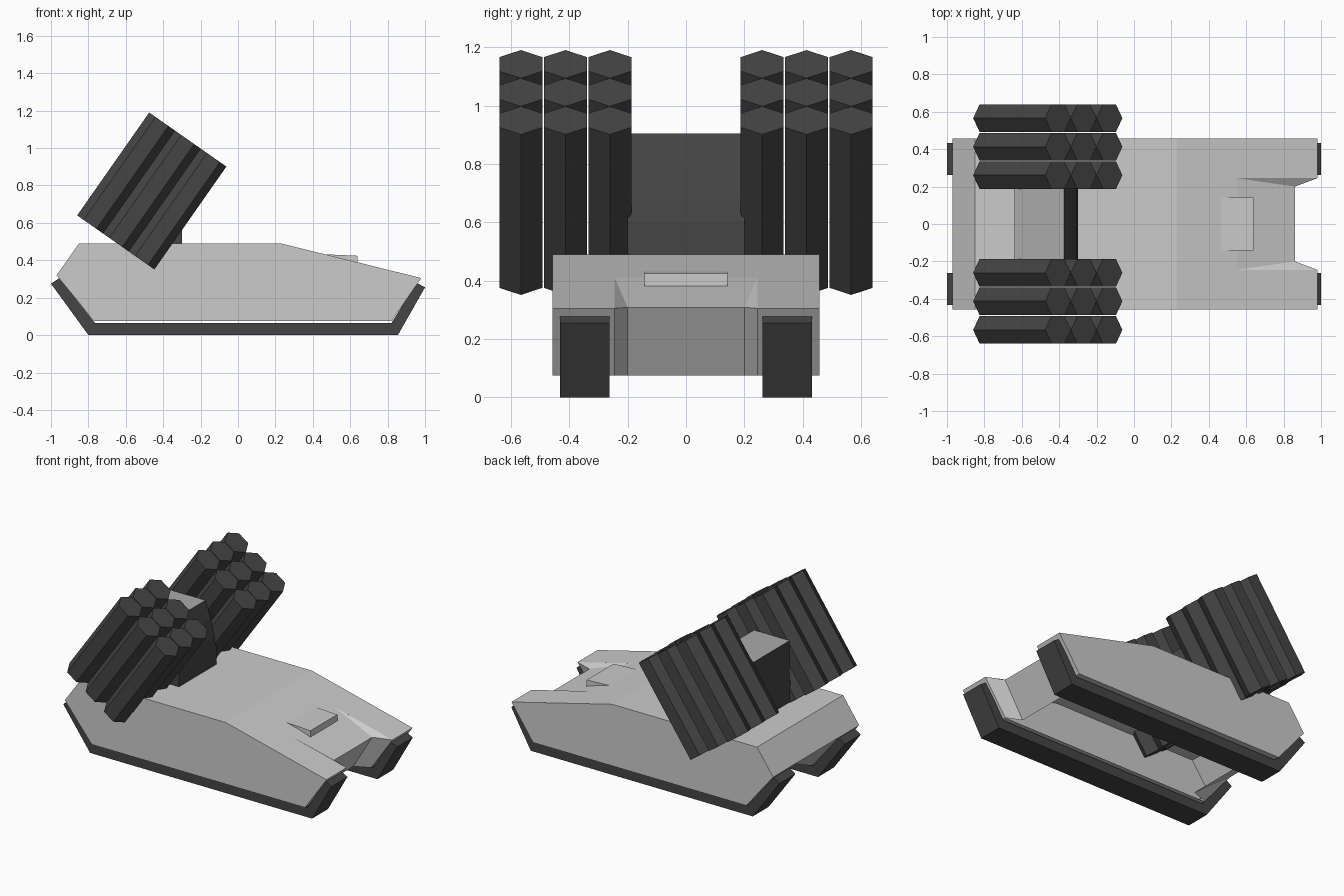
import bpy, bmesh
from math import cos, sin, pi
from mathutils import Vector

if "Cube" in bpy.data.objects:
    bpy.data.objects.remove(bpy.data.objects["Cube"])


def material(name, v):
    m = bpy.data.materials.new(name)
    m.diffuse_color = (v, v, v, 1)
    m.use_nodes = True
    m.node_tree.nodes["Principled BSDF"].inputs["Base Color"].default_value = m.diffuse_color
    return m


dark = material("dark_metal", 0.06)
medium = material("medium_metal", 0.4)


def finish(name, bm, mats=()):
    bmesh.ops.remove_doubles(bm, verts=bm.verts, dist=0.0005)
    bmesh.ops.recalc_face_normals(bm, faces=bm.faces)
    me = bpy.data.meshes.new(name)
    bm.to_mesh(me)
    bm.free()
    ob = bpy.data.objects.new(name, me)
    bpy.context.collection.objects.link(ob)
    for m in mats:
        me.materials.append(m)
    return ob


def add_face(bm, pts):
    return bm.faces.new([bm.verts.new(p) for p in pts])


def prism(name, profile, y0, y1, mats=()):
    """Extrude an x-z profile along y."""
    bm = bmesh.new()
    f = add_face(bm, [(x, y0, z) for x, z in profile])
    ext = bmesh.ops.extrude_face_region(bm, geom=[f])["geom"]
    bmesh.ops.translate(bm, vec=(0, y1 - y0, 0),
                        verts=[v for v in ext if isinstance(v, bmesh.types.BMVert)])
    if f.is_valid and all(len(e.link_faces) < 2 for e in f.edges):
        add_face(bm, [(x, y0, z) for x, z in profile])
    return finish(name, bm, mats)


# Hull shell, open underneath, built as a half and mirrored
W, N, C, B = 0.458, 0.245, 0.2, 0.075
rear_low, rear_mid, rear_top = (-0.77, B), (-0.97, 0.32), (-0.85, 0.49)
front_top, step, nose, nose_low = (0.23, 0.49), (0.55, 0.411), (0.98, 0.305), (0.82, B)
plate_top, plate_low, rear_in = (0.86, 0.308), (0.72, B), (-0.65, B)


def at(p, y):
    return (p[0], y, p[1])


bm = bmesh.new()


def strip(a, b, y0, y1):
    add_face(bm, [at(a, y0), at(b, y0), at(b, y1), at(a, y1)])


add_face(bm, [at(p, W) for p in (rear_low, rear_mid, rear_top, front_top, nose, nose_low)])
strip(rear_mid, rear_top, 0, W)
strip(rear_top, front_top, 0, W)
strip(front_top, step, 0, N)
add_face(bm, [at(front_top, N), at(nose, N), at(nose, W), at(front_top, W)])
add_face(bm, [at(step, 0), at(step, N), at(plate_top, C), at(plate_top, 0)])
add_face(bm, [at(step, N), at(nose, N), at(plate_top, C)])
strip(nose, nose_low, N, W)
add_face(bm, [at(nose, N), at(nose_low, N), at(plate_low, C), at(plate_top, C)])
strip(plate_top, plate_low, 0, C)
strip(rear_mid, rear_low, N, W)
strip(rear_mid, rear_in, 0, C)
add_face(bm, [at(rear_mid, N), at(rear_low, N), at(rear_in, C), at(rear_mid, C)])
strip(rear_low, nose_low, N, W)
half = bm.verts[:] + bm.edges[:] + bm.faces[:]
dup = bmesh.ops.duplicate(bm, geom=half)["geom"]
for v in dup:
    if isinstance(v, bmesh.types.BMVert):
        v.co.y *= -1
finish("hull", bm)

# Track bands
band = [(-1.0, 0.275), (-0.8, 0), (0.855, 0), (1.0, 0.255),
        (0.955, 0.28), (0.82, 0.065), (-0.765, 0.065), (-0.955, 0.305)]
prism("left_track", band, 0.263, 0.432, [dark])
prism("right_track", band, -0.432, -0.263, [dark])

# Driver hatch
prism("driver_hatch", [(0.44, 0.433), (0.64, 0.424), (0.64, 0.37), (0.44, 0.42)], -0.143, 0.143)

# Launcher pedestal with a rounded front edge and a lighter top
ped = prism("launcher_pedestal", [(-0.64, 0.45), (-0.64, 0.905), (-0.375, 0.905), (-0.335, 0.79),
                                  (-0.308, 0.68), (-0.3, 0.6), (-0.3, 0.45)],
            -0.19, 0.19, [dark, medium])
for p in ped.data.polygons:
    if abs(p.normal.z) > 0.9 and p.center.z > 0.8:
        p.material_index = 1
prism("pedestal_base", [(-0.64, 0.45), (-0.64, 0.63), (-0.31, 0.63), (-0.3, 0.6), (-0.3, 0.45)],
      -0.2, 0.2, [dark])

# Hexagonal rocket tubes: three rows by three columns on each side
axis = Vector((0.385, 0, 0.55))
across = Vector((axis.z, 0, -axis.x)).normalized()
side = Vector((0, 1, 0))
R = 0.084
low_corner = Vector((-0.86, 0, 0.64))
for s, label in ((1, "left"), (-1, "right")):
    bm = bmesh.new()
    for row in range(3):
        for y in (0.261, 0.413, 0.566):
            c = low_corner + across * (R * (2 * row + 1)) + side * (y * s)
            ring = [c + across * (R * cos(i * pi / 3)) + side * (R * sin(i * pi / 3) * 1.015)
                    for i in range(6)]
            top = [p + axis for p in ring]
            a = [bm.verts.new(p) for p in ring]
            b = [bm.verts.new(p) for p in top]
            bm.faces.new(a[::-1])
            bm.faces.new(b)
            for i in range(6):
                j = (i + 1) % 6
                bm.faces.new((a[i], a[j], b[j], b[i]))
    me = bpy.data.meshes.new(label + "_rocket_tubes")
    bmesh.ops.recalc_face_normals(bm, faces=bm.faces)
    bm.to_mesh(me)
    bm.free()
    me.materials.append(dark)
    bpy.context.collection.objects.link(bpy.data.objects.new(label + "_rocket_tubes", me))
